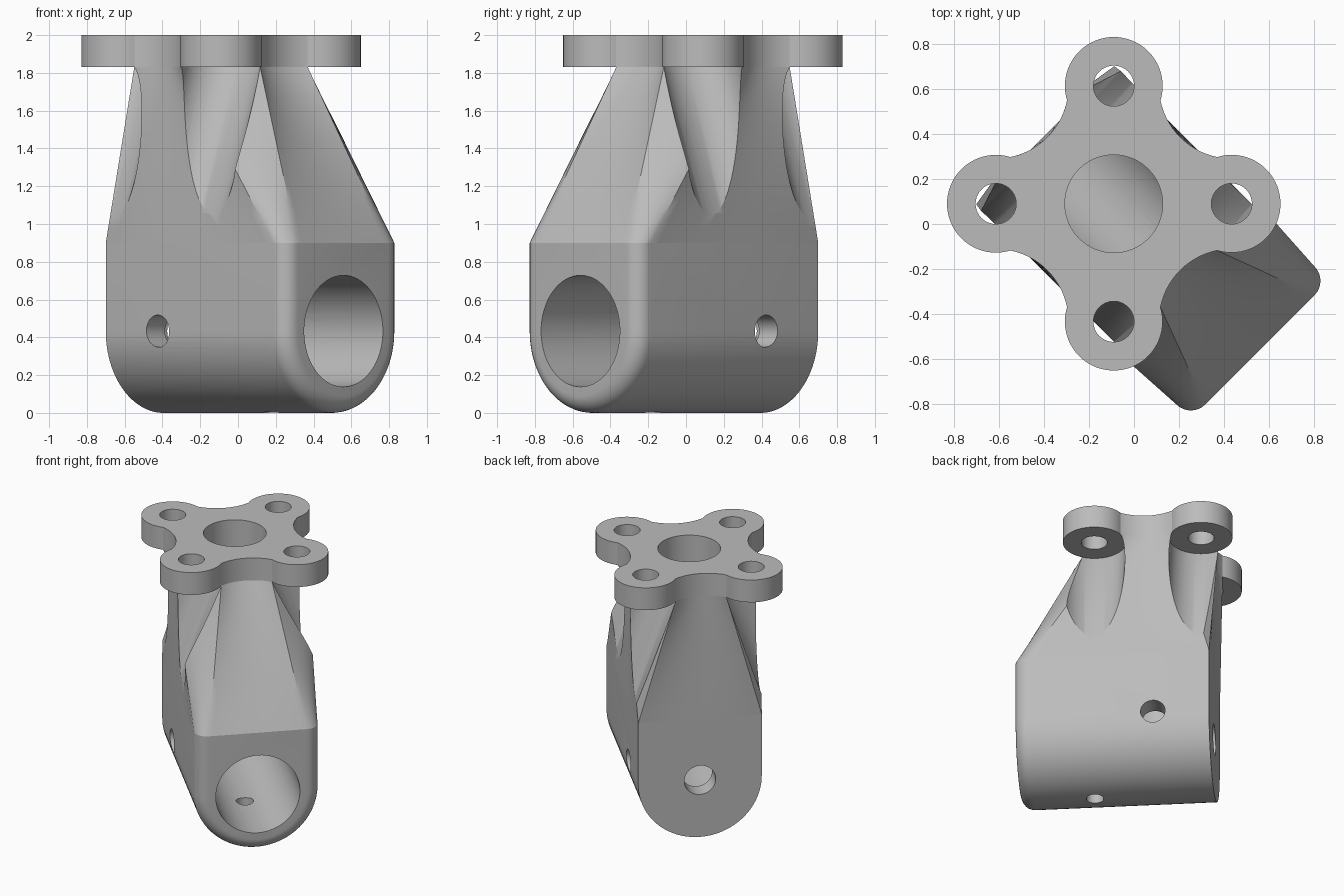
import bpy, bmesh
from math import sin, cos, pi, radians
from mathutils import Matrix

cube = bpy.data.objects.get("Cube")
if cube:
    bpy.data.objects.remove(cube, do_unlink=True)

grey = bpy.data.materials.new("light grey")
grey.use_nodes = True
colour = (0.5, 0.5, 0.5, 1)
grey.diffuse_color = colour
grey.node_tree.nodes["Principled BSDF"].inputs["Base Color"].default_value = colour

# Local frame: x runs along the bore, y across it; turned into place at the end
BORE_Z, HALF_W, BACK, FRONT, ROUND = 0.433, 0.433, -0.557, 0.79, 0.09
SHOULDER, FLANGE_Z, TOP = 0.9, 1.83, 2.0
HUB_X, LOBE_OFF, LOBE_R, SCOOP_R = -0.127, 0.523, 0.217, 0.322
SCOOP_OFF = LOBE_OFF * 2 ** 0.5


def loft(name, rings):
    """Closed solid skinned through rings of equal point count."""
    bm = bmesh.new()
    rows = [[bm.verts.new(p) for p in ring] for ring in rings]
    n = len(rows[0])
    for a, b in zip(rows, rows[1:]):
        for i in range(n):
            j = (i + 1) % n
            bm.faces.new((a[i], a[j], b[j], b[i]))
    bm.faces.new(rows[0])
    bm.faces.new(rows[-1])
    bmesh.ops.remove_doubles(bm, verts=bm.verts, dist=1e-5)
    bmesh.ops.recalc_face_normals(bm, faces=bm.faces)
    mesh = bpy.data.meshes.new(name)
    bm.to_mesh(mesh)
    bm.free()
    mesh.materials.append(grey)
    ob = bpy.data.objects.new(name, mesh)
    bpy.context.scene.collection.objects.link(ob)
    return ob


def arc(cx, cy, r, start, end, steps):
    """Points on a circle, angles in degrees, both ends included."""
    angles = [radians(start + (end - start) * i / steps) for i in range(steps + 1)]
    return [(cx + r * cos(a), cy + r * sin(a)) for a in angles]


def rod(axis, u, v, r, start, end, slide=0.0):
    """Round cutter along an axis; slide shears it sideways in y."""
    circle = arc(u, v, r, 0, 360, 64)[:-1]
    place = {"x": lambda a, b, t: (t, a, b),
             "y": lambda a, b, t: (a, t, b),
             "z": lambda a, b, t: (a, b + slide * (FLANGE_Z - t), t)}[axis]
    ob = loft("cutter", [[place(a, b, t) for a, b in circle] for t in (start, end)])
    ob.hide_render = True
    return ob


def carve(ob, cutters):
    """Subtract every cutter, keep the result, drop the cutters."""
    for c in cutters:
        mod = ob.modifiers.new("cut", "BOOLEAN")
        mod.operation, mod.solver, mod.object = "DIFFERENCE", "EXACT", c
    bpy.context.view_layer.update()
    graph = bpy.context.evaluated_depsgraph_get()
    mesh = bpy.data.meshes.new_from_object(ob.evaluated_get(graph))
    ob.modifiers.clear()
    ob.data = mesh
    for c in cutters:
        bpy.data.objects.remove(c, do_unlink=True)


def scoop(k, steps):
    """Concave side of the flange facing quarter turn k."""
    t = 90 * k
    cx, cy = SCOOP_OFF * cos(radians(t)), SCOOP_OFF * sin(radians(t))
    return arc(HUB_X + cx, cy, SCOOP_R, t + 180 + 33.6, t + 180 - 33.6, steps)


def lobe_centre(k):
    t = radians(90 * k + 45)
    return HUB_X + LOBE_OFF * cos(t), LOBE_OFF * sin(t)


def between(p, q, steps):
    return [(p[0] + (q[0] - p[0]) * i / steps, p[1] + (q[1] - p[1]) * i / steps)
            for i in range(steps + 1)]


# Barrel housing: arched section with a rounded front rim
def arch(x, inset):
    r = HALF_W - inset
    pts = arc(0, BORE_Z, r, 180, 360, 48)
    return [(x, -r, SHOULDER)] + [(x, y, z) for y, z in pts] + [(x, r, SHOULDER)]


rim = [radians(90 * i / 8) for i in range(9)]
housing = loft("barrel_housing", [arch(BACK, 0)] + [
    arch(FRONT - ROUND + ROUND * sin(a), ROUND * (1 - cos(a))) for a in rim])
carve(housing, [
    rod("x", 0, BORE_Z, 0.295, -0.42, 1),
    rod("x", 0, BORE_Z, 0.11, -1, 0),
    rod("y", -0.168, BORE_Z, 0.085, -1, 1),
    rod("z", 0.27, 0, 0.06, -0.2, BORE_Z),
    rod("z", HUB_X, 0, LOBE_R, BORE_Z, 1.1),
])

# Neck: blends the scooped flange outline into the rectangular shoulder
SIDE, CORNER = 20, 8
inner_x, inner_y = FRONT - ROUND, HALF_W - ROUND
sides = [((FRONT, -inner_y), (FRONT, inner_y)),
         ((inner_x, HALF_W), (BACK, HALF_W)),
         ((BACK, HALF_W), (BACK, -HALF_W)),
         ((BACK, -HALF_W), (inner_x, -HALF_W))]
corners = [arc(inner_x, inner_y, ROUND, 0, 90, CORNER),
           [(BACK, HALF_W)] * (CORNER + 1),
           [(BACK, -HALF_W)] * (CORNER + 1),
           arc(inner_x, -inner_y, ROUND, -90, 0, CORNER)]
low, high = [], []
for k in range(4):
    low += between(*sides[k], SIDE) + corners[k][1:-1]
    curve = scoop(k, SIDE)
    high += curve + between(curve[-1], scoop(k + 1, SIDE)[0], CORNER)[1:-1]
LEVELS = 12
rings = []
for i in range(LEVELS + 1):
    f = i / LEVELS
    z = SHOULDER + (FLANGE_Z - SHOULDER) * f
    rings.append([(a[0] + (b[0] - a[0]) * f, a[1] + (b[1] - a[1]) * f, z)
                  for a, b in zip(low, high)])
neck = loft("neck", rings)

# Slanted bolt channels below the four lobes, plus the central passage
channels = []
for k in range(4):
    x, y = lobe_centre(k)
    channels.append(rod("z", x, y, LOBE_R, 0.7, 1.95, 0.357 if y > 0 else -0.357))
carve(neck, channels + [rod("z", HUB_X, 0, LOBE_R, 0.7, 1.95)])

# Four-lobed mounting flange
outline = []
for k in range(4):
    t = 90 * k + 45
    outline += scoop(k, 24)[:-1]
    outline += arc(*lobe_centre(k), LOBE_R, t - 107.2, t + 107.2, 40)[:-1]
flange = loft("mounting_flange", [[(x, y, z) for x, y in outline] for z in (FLANGE_Z, TOP)])
holes = [rod("z", *lobe_centre(k), 0.09, 1.7, 2.1) for k in range(4)]
carve(flange, holes + [rod("z", HUB_X, 0, LOBE_R, 1.7, 2.1)])

# Turn the parts into place and smooth the curved faces
turn = Matrix.Rotation(-pi / 4, 4, "Z")
bpy.ops.object.select_all(action="DESELECT")
for ob in (housing, neck, flange):
    ob.data.transform(turn)
    ob.select_set(True)
    bpy.context.view_layer.objects.active = ob
bpy.ops.object.shade_smooth_by_angle(angle=radians(25))
